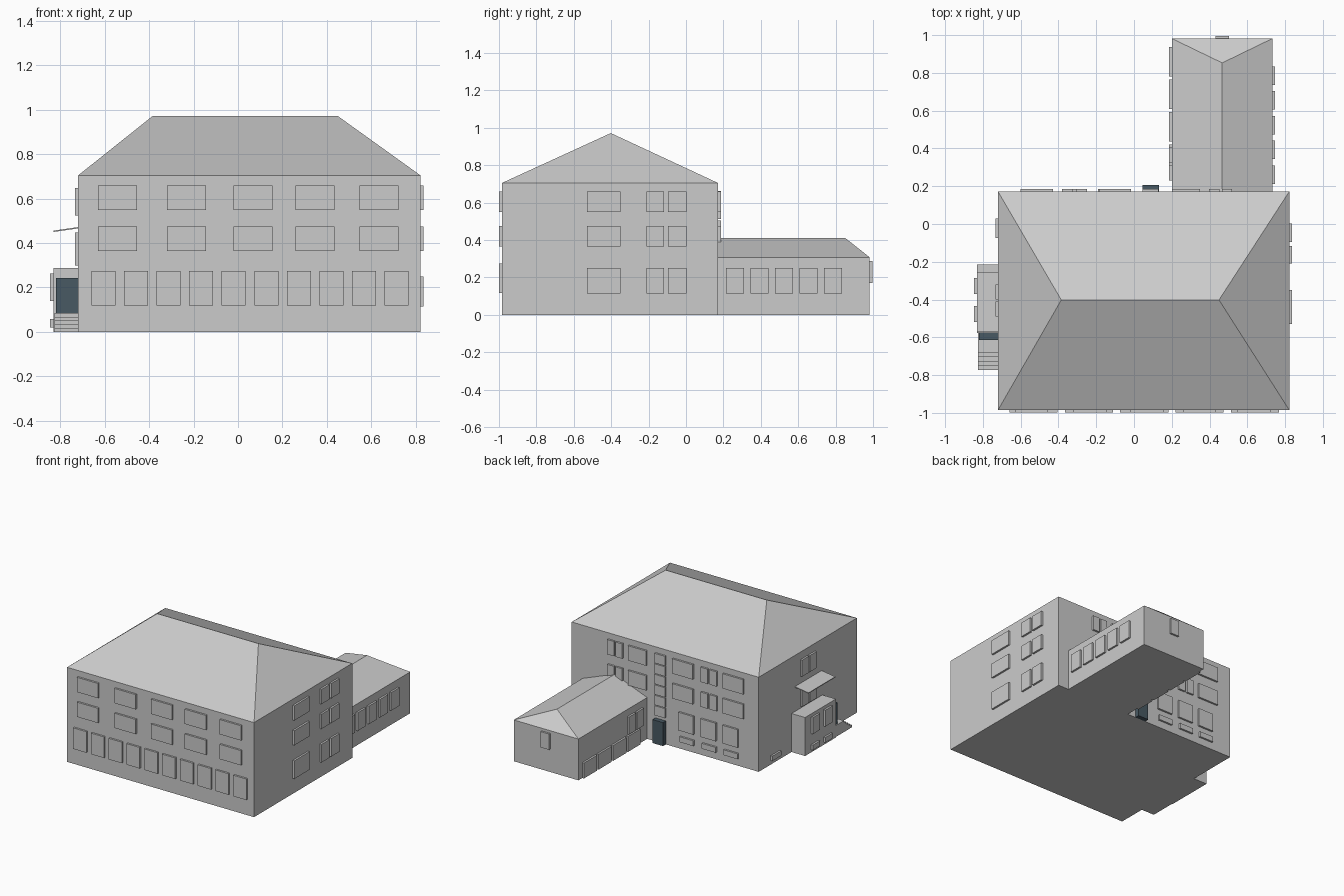
import bpy, bmesh

if "Cube" in bpy.data.objects:
    bpy.data.objects.remove(bpy.data.objects["Cube"])

def mesh_obj(name, verts, faces):
    me = bpy.data.meshes.new(name)
    me.from_pydata(verts, [], faces)
    bm = bmesh.new()
    bm.from_mesh(me)
    bmesh.ops.recalc_face_normals(bm, faces=bm.faces)
    bm.to_mesh(me)
    bm.free()
    ob = bpy.data.objects.new(name, me)
    bpy.context.collection.objects.link(ob)
    return ob

BOX = [(0, 1, 2, 3), (4, 5, 6, 7), (0, 1, 5, 4), (1, 2, 6, 5), (2, 3, 7, 6), (3, 0, 4, 7)]

def corners(x0, x1, y0, y1, z):
    return [(x0, y0, z), (x1, y0, z), (x1, y1, z), (x0, y1, z)]

def box(name, x0, x1, y0, y1, z0, z1):
    return mesh_obj(name, corners(x0, x1, y0, y1, z0) + corners(x0, x1, y0, y1, z1), BOX)

T = 0.014  # how far windows stand proud of a wall

def panels(name, wall, sign, at, spans, rows):
    """Grid of raised panels on a wall facing sign * axis."""
    a, b = sorted((at - sign * 0.005, at + sign * T))
    for z0, z1 in rows:
        for s0, s1 in spans:
            if wall == 'x':
                box(name, a, b, s0, s1, z0, z1)
            else:
                box(name, s0, s1, a, b, z0, z1)

def run(start, step, width, n):
    return [(start + i * step, start + i * step + width) for i in range(n)]

dark = bpy.data.materials.new("dark_door")
dark.diffuse_color = (0.065, 0.10, 0.125, 1)
dark.use_nodes = True
dark.node_tree.nodes["Principled BSDF"].inputs["Base Color"].default_value = dark.diffuse_color

# Main block with hipped roof
X0, X1, Y0, Y1, H = -0.72, 0.822, -0.985, 0.172, 0.705
box("main_walls", X0, X1, Y0, Y1, 0, H)
mesh_obj("main_roof", corners(X0, X1, Y0, Y1, H) + [(-0.385, -0.402, 0.972), (0.45, -0.402, 0.972)],
         [(0, 1, 2, 3), (0, 1, 5, 4), (1, 2, 5), (2, 3, 4, 5), (3, 0, 4)])

# Rear wing with half-hipped roof running into the main block
W0, W1, WY, WH = 0.2, 0.733, 0.982, 0.308
box("wing_walls", W0, W1, Y1, WY, 0, WH)
mesh_obj("wing_roof", corners(W0, W1, Y1, WY, WH) + [(0.467, Y1, 0.41), (0.467, 0.853, 0.41)],
         [(0, 1, 2, 3), (0, 1, 4), (1, 2, 5, 4), (2, 3, 5), (3, 0, 4, 5)])

# Front windows
upper = [(0.365, 0.475), (0.55, 0.66)]
panels("front_ground_window", 'y', -1, Y0, run(-0.66, 0.1467, 0.108, 10), [(0.118, 0.275)])
panels("front_window", 'y', -1, Y0,
       [(-0.63, -0.455), (-0.32, -0.145), (-0.02, 0.155), (0.26, 0.435), (0.548, 0.723)], upper)

# Right side windows
panels("right_window", 'x', 1, X1, [(-0.53, -0.35), (-0.21, -0.117), (-0.095, 0.002)],
       [(0.115, 0.25)] + upper)

# Back windows
panels("back_window", 'y', 1, Y1,
       [(-0.6, -0.43), (-0.38, -0.323), (-0.307, -0.25), (-0.185, -0.015),
        (0.2, 0.35), (0.397, 0.452), (0.465, 0.52)], upper)
low = [(-0.555, -0.43), (-0.375, -0.25), (-0.19, -0.065)]
panels("back_ground_window", 'y', 1, Y1, low, [(0.14, 0.275)])
panels("basement_window", 'y', 1, Y1, [(a, b - 0.01) for a, b in low], [(0.055, 0.095)])
panels("stair_window", 'y', 1, Y1, [(0.045, 0.13)], run(0.2, 0.078, 0.072, 6))

# Back door
box("back_door", 0.045, 0.132, Y1 - 0.005, 0.206, 0, 0.175).data.materials.append(dark)

# Wing windows and garage doors
panels("wing_window", 'x', 1, W1, run(0.213, 0.131, 0.097, 5), [(0.115, 0.25)])
panels("wing_left_window", 'x', -1, W0, [(0.23, 0.31), (0.325, 0.405)], [(0.125, 0.255)])
panels("garage_door", 'x', -1, W0, run(0.265, 0.172, 0.155, 4)[1:] + [(0.27, 0.42)], [(0, 0.115)])
panels("wing_end_window", 'y', 1, WY, [(0.432, 0.502)], [(0.17, 0.288)])

# Left porch with windows
P = -0.832
box("porch", P, X0, -0.578, -0.215, 0, 0.287)
panels("porch_window", 'x', -1, P, [(-0.37, -0.285), (-0.52, -0.433)], [(0.14, 0.262), (0.02, 0.058)])

# Porch door and steps
box("porch_door", -0.82, X0, -0.615, -0.575, 0.085, 0.243).data.materials.append(dark)
for i in range(5):
    box("porch_step", -0.827, X0, -0.68 - 0.0235 * (4 - i), -0.578, i * 0.017, (i + 1) * 0.017)

# Sloping canopy over the porch roof
cy0, cy1 = -0.57, -0.255
mesh_obj("canopy", [(P, cy0, 0.45), (X0, cy0, 0.466), (X0, cy1, 0.466), (P, cy1, 0.45),
                    (P, cy0, 0.456), (X0, cy0, 0.472), (X0, cy1, 0.472), (P, cy1, 0.456)], BOX)

# Left side windows
panels("left_window", 'x', -1, X0, [(-0.49, -0.41), (-0.4, -0.32)], [(0.3, 0.448), (0.525, 0.648)])
panels("left_basement_window", 'x', -1, X0, [(-0.075, 0.03)], [(0.03, 0.066)])
